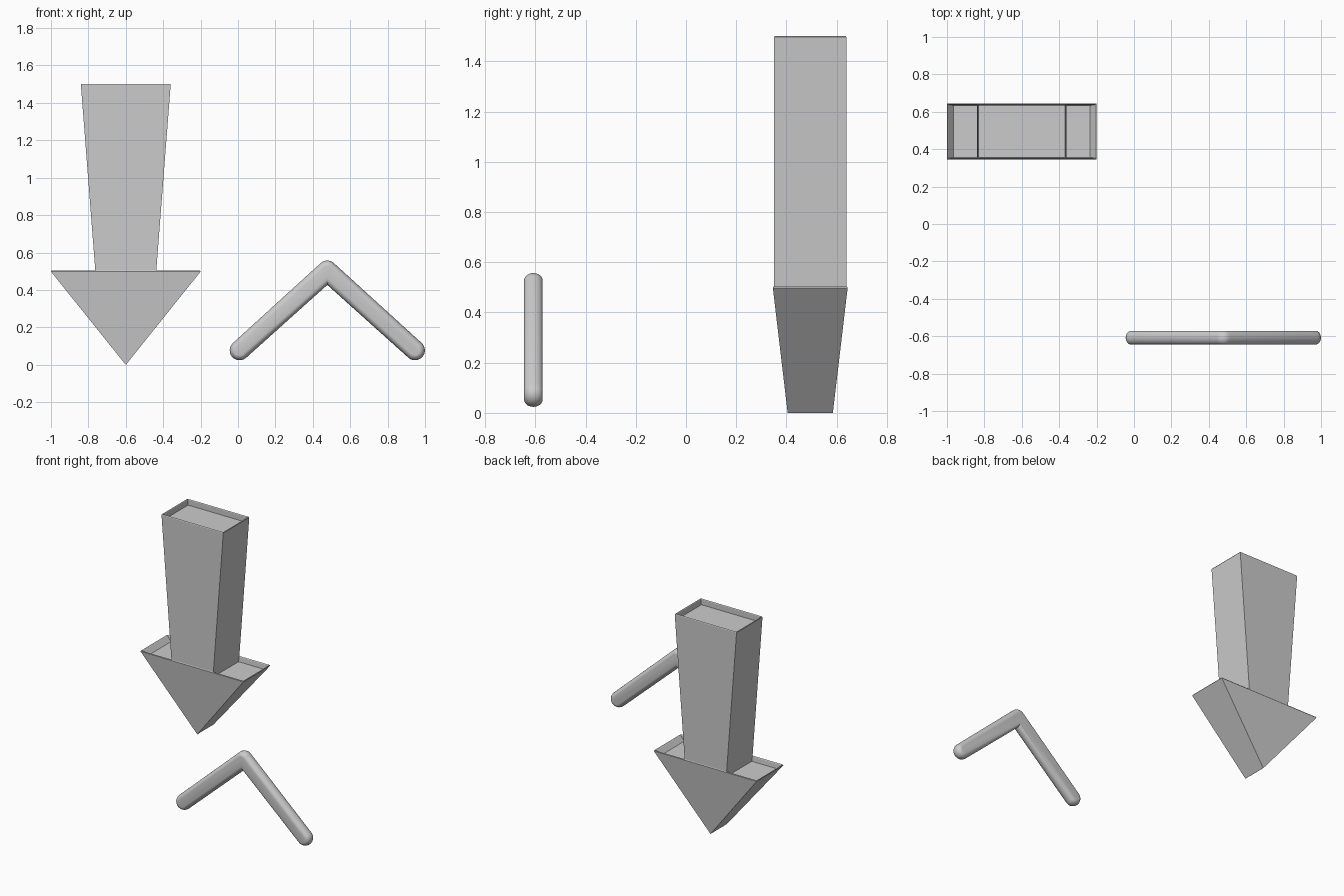
import bpy, bmesh
from math import sin, cos, pi, atan2

if "Cube" in bpy.data.objects:
    bpy.data.objects.remove(bpy.data.objects["Cube"])


def loft(name, rings, caps=True):
    """Skin a list of equal-length point rings, closing both ends."""
    bm = bmesh.new()
    loops = [[bm.verts.new(p) for p in ring] for ring in rings]
    for a, b in zip(loops, loops[1:]):
        n = len(a)
        for i in range(n):
            bm.faces.new((a[i], a[(i + 1) % n], b[(i + 1) % n], b[i]))
    if caps:
        bm.faces.new(loops[0])
        bm.faces.new(loops[-1])
    bmesh.ops.remove_doubles(bm, verts=bm.verts, dist=1e-4)
    bmesh.ops.recalc_face_normals(bm, faces=bm.faces)
    mesh = bpy.data.meshes.new(name)
    bm.to_mesh(mesh)
    bm.free()
    obj = bpy.data.objects.new(name, mesh)
    bpy.context.collection.objects.link(obj)
    return obj


def rect(hx, hy, z):
    cx, cy = -0.6, 0.495
    return [(cx + sx * hx, cy + sy * hy, z)
            for sx, sy in ((-1, -1), (1, -1), (1, 1), (-1, 1))]


# Arrow shaft: widens upward, with a shallow recessed top
loft("arrow_shaft", [rect(0.16, 0.144, 0.465), rect(0.24, 0.144, 1.497),
                     rect(0.237, 0.141, 1.502), rect(0.234, 0.138, 1.497),
                     rect(0.231, 0.138, 1.46)])

# Arrow head: wedge ending in a short edge, also with a recessed top
loft("arrow_head", [rect(0.0005, 0.09, 0), rect(0.4, 0.149, 0.498),
                    rect(0.397, 0.146, 0.503), rect(0.392, 0.142, 0.498),
                    rect(0.365, 0.139, 0.465)])

# Chevron: round-ended bent bar, lofted through its thickness
AX, AZ, EX, EZ = 0.4775, 0.498, 0.469, 0.077
SLOPE = atan2(AZ - EZ, EX)


def outline(r, y):
    pts = []
    # right end cap, left end cap and rounded apex; mitred inner corner
    for i in range(13):
        a = -pi / 2 - SLOPE + pi * i / 12
        pts.append((AX + EX + r * cos(a), y, EZ + r * sin(a)))
    for i in range(9):
        a = pi / 2 - SLOPE + 2 * SLOPE * i / 8
        pts.append((AX + r * cos(a), y, AZ + r * sin(a) + 0.006))
    for i in range(13):
        a = pi / 2 + SLOPE + pi * i / 12
        pts.append((AX - EX + r * cos(a), y, EZ + r * sin(a)))
    pts.append((AX, y, AZ - r / cos(SLOPE)))
    return pts


rings = []
for i in range(13):
    t = -pi / 2 + pi * i / 12
    rings.append(outline(0.024 + 0.029 * cos(t), -0.608 + 0.037 * sin(t)))
chevron = loft("chevron_bar", rings)
bpy.context.view_layer.objects.active = chevron
chevron.select_set(True)
bpy.ops.object.shade_smooth_by_angle(angle=0.7)
